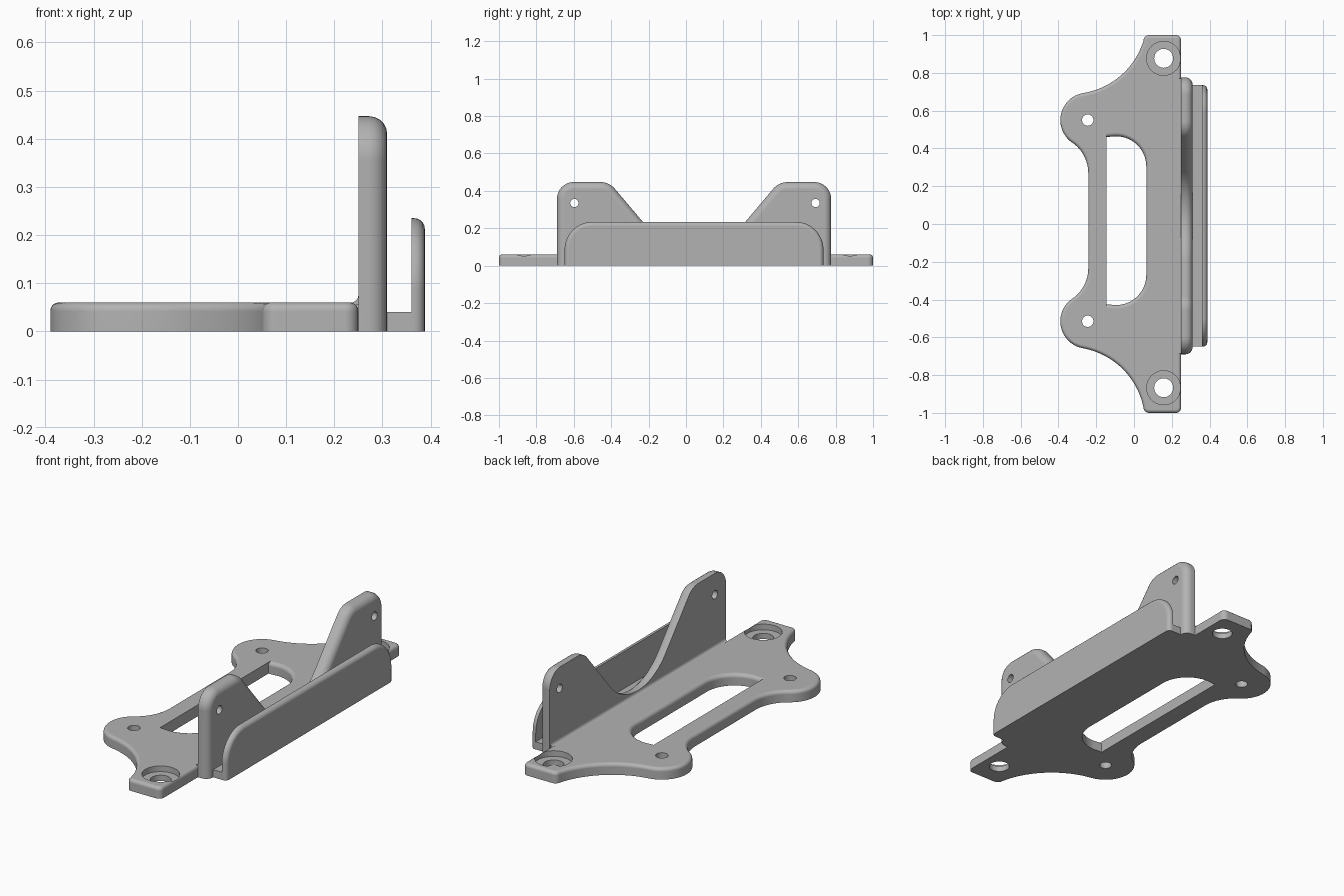
import bpy, bmesh, math

cube = bpy.data.objects.get("Cube")
if cube:
    bpy.data.objects.remove(cube)

grey = bpy.data.materials.new("light grey")
grey.use_nodes = True
colour = (0.45, 0.45, 0.45, 1)
grey.diffuse_color = colour
grey.node_tree.nodes["Principled BSDF"].inputs["Base Color"].default_value = colour

PLACE = {"x": lambda t, p: (t, p[0], p[1]),
         "y": lambda t, p: (p[0], t, p[1]),
         "z": lambda t, p: (p[0], p[1], t)}


def arc(cx, cy, r, start, end, steps=12):
    """Points on a circular arc, angles in degrees."""
    angles = [math.radians(start + (end - start) * i / steps) for i in range(steps + 1)]
    return [(cx + r * math.cos(a), cy + r * math.sin(a)) for a in angles]


def loft(name, axis, layers, fillet=0, keep_foot=False):
    """Skin equal outlines stacked along an axis; optionally round the last rim."""
    bm = bmesh.new()
    rings = [[bm.verts.new(PLACE[axis](t, p)) for p in pts] for t, pts in layers]
    n = len(rings[0])
    for low, high in zip(rings, rings[1:]):
        for i in range(n):
            j = (i + 1) % n
            bm.faces.new((low[i], low[j], high[j], high[i]))
    bm.faces.new(rings[0])
    cap = bm.faces.new(rings[-1])
    bmesh.ops.recalc_face_normals(bm, faces=bm.faces[:])
    if fillet:
        rim = [e for e in cap.edges
               if not (keep_foot and all(v.co.z < 0.001 for v in e.verts))]
        bmesh.ops.bevel(bm, geom=rim, offset=fillet, segments=5, profile=0.5,
                        affect="EDGES", clamp_overlap=False)
    mesh = bpy.data.meshes.new(name)
    bm.to_mesh(mesh)
    bm.free()
    mesh.materials.append(grey)
    obj = bpy.data.objects.new(name, mesh)
    bpy.context.collection.objects.link(obj)
    return obj


def prism(name, axis, pts, a, b, **kw):
    return loft(name, axis, [(a, pts), (b, pts)], **kw)


def activate(obj):
    bpy.ops.object.select_all(action="DESELECT")
    obj.select_set(True)
    bpy.context.view_layer.objects.active = obj


def cut(obj, cutter):
    cutter.hide_render = True
    mod = obj.modifiers.new("cut", "BOOLEAN")
    mod.operation, mod.solver, mod.object = "DIFFERENCE", "EXACT", cutter
    activate(obj)
    bpy.ops.object.modifier_apply(modifier=mod.name)
    bpy.data.objects.remove(cutter)


def drill(obj, axis, centre, r, a, b):
    cut(obj, prism("drill", axis, arc(*centre, r, 0, 352.5, 47), a, b))


def finish(obj):
    activate(obj)
    bpy.ops.object.shade_smooth_by_angle(angle=math.radians(35))
    obj.modifiers.new("normals", "WEIGHTED_NORMAL").keep_sharp = True


THICK = 0.06
MID = 0.0175      # centre of lobes and slot
WALL_MID = 0.043  # centre of the upright walls
LOBE_X, LOBE_R = -0.245, 0.145


def half_plate(lobe_y, wall_end):
    """Upper half of the plate outline, from the wall side round to the waist."""
    tab = (0.05, 0.97)
    sweep = 0.4
    dx, dy = tab[0] - LOBE_X, tab[1] - lobe_y
    d, reach = math.hypot(dx, dy), LOBE_R + sweep
    theta = math.atan2(dy, dx) + math.acos((reach**2 + d**2 - sweep**2) / (2 * reach * d))
    cx, cy = LOBE_X + reach * math.cos(theta), lobe_y + reach * math.sin(theta)
    tab_angle = math.degrees(math.atan2(tab[1] - cy, tab[0] - cx))
    theta = math.degrees(theta)
    pts = [(0.29, wall_end), (0.25, wall_end)]
    pts += arc(0.222, 0.972, 0.028, 0, 90, 6)
    pts += arc(0.08, 0.97, 0.03, 90, 160, 5)
    pts += arc(cx, cy, sweep, tab_angle, theta - 180, 20)
    pts += arc(LOBE_X, lobe_y, LOBE_R, theta, 235, 24)[1:]
    pts += arc(-0.442, lobe_y - 0.282, 0.2, 55, 0, 12)[1:]
    return pts


# Base plate with lobes and end tabs
upper = half_plate(0.55, 0.755)
lower = [(x, -y) for x, y in half_plate(0.515, 0.67)]
base = prism("base_plate", "z", upper + lower[::-1], 0, THICK, fillet=0.018)


# Slot with a softened top rim, straight on one side
def slot(grow):
    r, half = 0.16 + grow, 0.287
    right = arc(-0.095, MID + half, r, 90, 0, 14)
    top = [(-0.145, MID + half + r - 0.004)] + right
    return top + [(x, 2 * MID - y) for x, y in top[::-1]]


R = 0.02
rim = [(THICK - R + R * math.sin(a), slot(R - R * math.cos(a)))
       for a in [math.radians(15 * i) for i in range(7)]]
cut(base, loft("slot_cutter", "z", [(-0.1, slot(0))] + rim + [(0.1, slot(R))]))

# Lobe holes and counterbored mounting holes
for y in (0.55, -0.515):
    drill(base, "z", (LOBE_X, y), 0.03, -0.1, 0.1)
for y in (0.877, -0.867):
    drill(base, "z", (0.157, y), 0.09, 0.03, 0.1)
    drill(base, "z", (0.157, y), 0.05, -0.1, 0.1)
finish(base)


def mirrored(half):
    """Profile symmetric about the wall centre, from its positive half."""
    return ([(WALL_MID + u, z) for u, z in half]
            + [(WALL_MID - u, z) for u, z in half[::-1] if u > 0.0001])


# Tall wall: two ears joined by a rounded valley
valley, floor = 0.3, 0.075
ear = [(0.733, 0)] + arc(0.643, 0.357, 0.09, 0, 90)
ear += arc(0.5, 0.347, 0.1, 90, 140, 8)
ear += arc(0, floor + valley, valley, -40, -90, 16)
wall = prism("ear_wall", "x", mirrored(ear), 0.25, 0.31, fillet=0.038, keep_foot=True)
for u in (-0.64, 0.65):
    drill(wall, "x", (WALL_MID + u, 0.335), 0.022, 0.2, 0.4)
finish(wall)

# Small cove where the wall meets the plate
cove = [(0.255, 0.055), (0.255, 0.075)] + arc(0.235, 0.075, 0.015, 0, -90, 6) + [(0.235, 0.055)]
finish(prism("wall_cove", "y", cove, -0.685, 0.77))

# Low outer wall and the channel floor behind it
lip = [(0.692, 0)] + arc(0.542, 0.085, 0.15, 0, 90, 16)
finish(prism("outer_lip", "x", mirrored(lip), 0.36, 0.388, fillet=0.022, keep_foot=True))
channel = mirrored([(0.692, 0), (0.692, 0.04)])
finish(prism("channel_floor", "x", channel, 0.3, 0.365))
